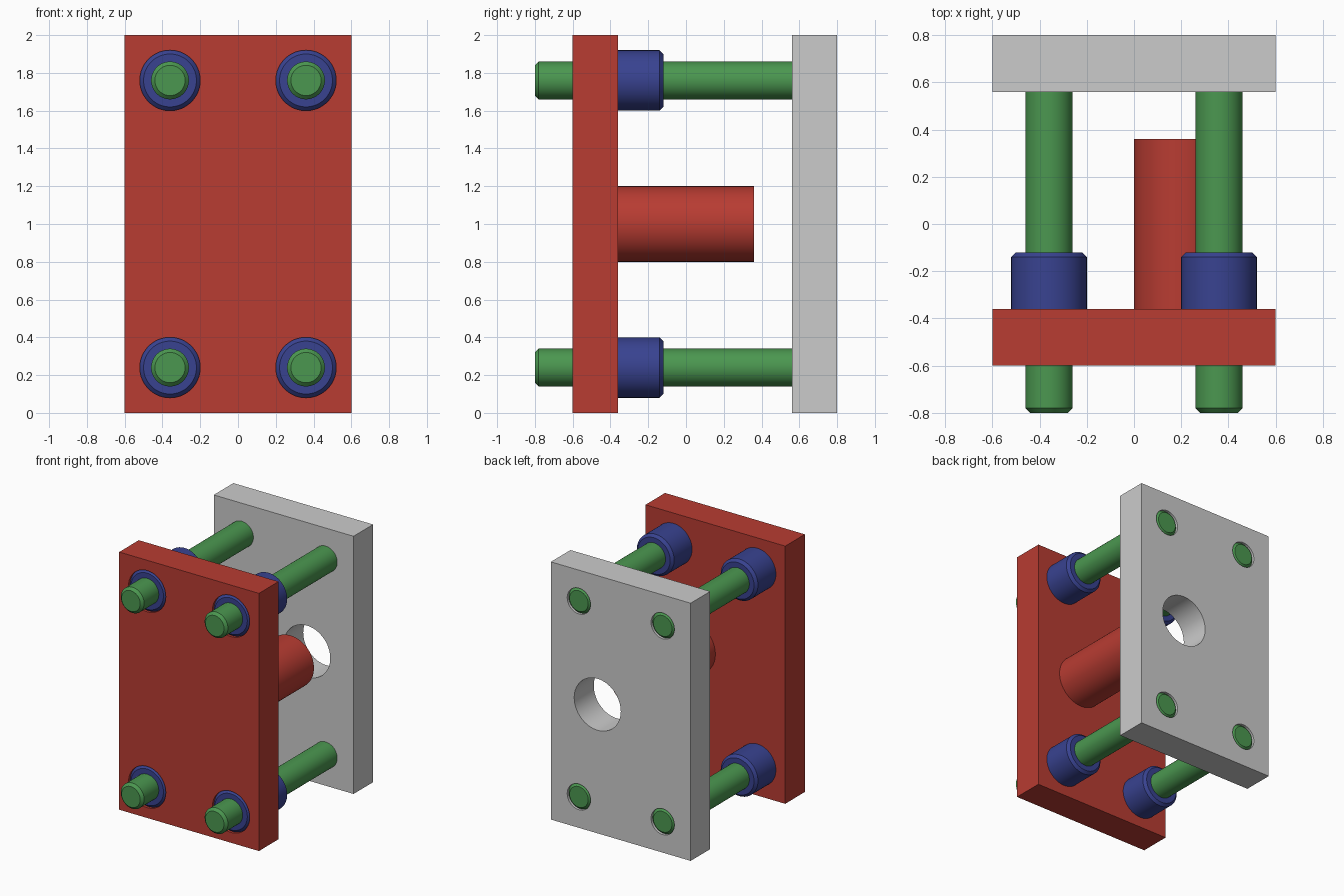
import bpy, bmesh
from math import cos, sin, tau, radians

if "Cube" in bpy.data.objects:
    bpy.data.objects.remove(bpy.data.objects["Cube"])

SEGS = 64
PILLARS = [(sx * 0.36, 1 + sz * 0.76) for sx in (-1, 1) for sz in (-1, 1)]


def material(name, rgb):
    m = bpy.data.materials.new(name)
    m.diffuse_color = (*rgb, 1)
    m.use_nodes = True
    m.node_tree.nodes["Principled BSDF"].inputs["Base Color"].default_value = m.diffuse_color
    return m


RED = material("red", (0.48, 0.045, 0.032))
GREEN = material("green", (0.07, 0.31, 0.08))
BLUE = material("blue", (0.04, 0.055, 0.28))


def finish(name, bm, mat=None):
    bmesh.ops.recalc_face_normals(bm, faces=bm.faces)
    me = bpy.data.meshes.new(name)
    bm.to_mesh(me)
    bm.free()
    ob = bpy.data.objects.new(name, me)
    bpy.context.collection.objects.link(ob)
    if mat:
        me.materials.append(mat)
    return ob


def smooth(ob):
    bpy.ops.object.select_all(action='DESELECT')
    ob.select_set(True)
    bpy.context.view_layer.objects.active = ob
    bpy.ops.object.shade_smooth_by_angle(angle=radians(30))


def lathe(name, profile, x, z, mat=None, tube=False):
    """Turn a (radius, y) profile about a y-axis through x, z."""
    bm = bmesh.new()
    rings = [[bm.verts.new((x + r * cos(tau * i / SEGS), y, z + r * sin(tau * i / SEGS)))
              for i in range(SEGS)] for r, y in profile]
    pairs = list(zip(rings, rings[1:]))
    if tube:
        pairs.append((rings[-1], rings[0]))
    else:
        bm.faces.new(rings[0])
        bm.faces.new(rings[-1])
    for a, b in pairs:
        for i in range(SEGS):
            j = (i + 1) % SEGS
            bm.faces.new((a[i], a[j], b[j], b[i]))
    return finish(name, bm, mat)


def plate(name, y0, y1, mat=None):
    bm = bmesh.new()
    bmesh.ops.create_cube(bm, size=1)
    for v in bm.verts:
        v.co = (v.co.x * 1.2, y0 if v.co.y < 0 else y1, v.co.z * 2 + 1)
    return finish(name, bm, mat)


def combine(ob, other, operation):
    mod = ob.modifiers.new("bool", 'BOOLEAN')
    mod.operation, mod.object, mod.solver = operation, other, 'EXACT'
    bpy.context.view_layer.objects.active = ob
    bpy.ops.object.modifier_apply(modifier=mod.name)
    bpy.data.objects.remove(other)


# Front plate with core boss and bushing bores
front = plate("front_plate", -0.6, -0.36, RED)
combine(front, lathe("core", [(0.2, -0.5), (0.2, 0.36)], 0.2, 1, RED), 'UNION')
for x, z in PILLARS:
    combine(front, lathe("bore", [(0.16, -0.7), (0.16, -0.2)], x, z), 'DIFFERENCE')
smooth(front)

# Back plate with pillar holes and core opening
back = plate("back_plate", 0.56, 0.8)
for x, z, r in [(x, z, 0.1) for x, z in PILLARS] + [(0.2, 1, 0.2)]:
    combine(back, lathe("bore", [(r, 0.4), (r, 1)], x, z), 'DIFFERENCE')
smooth(back)

# Guide pillars and bushings, chamfered at both ends
C = 0.02
for n, (x, z) in enumerate(PILLARS, 1):
    smooth(lathe(f"guide_pillar_{n}",
                 [(0.1 - C, -0.8), (0.1, -0.8 + C), (0.1, 0.8 - C), (0.1 - C, 0.8)], x, z, GREEN))
    smooth(lathe(f"guide_bushing_{n}",
                 [(0.1, -0.6), (0.16 - C, -0.6), (0.16, -0.6 + C),
                  (0.16, -0.12 - C), (0.16 - C, -0.12), (0.1, -0.12)], x, z, BLUE, tube=True))
